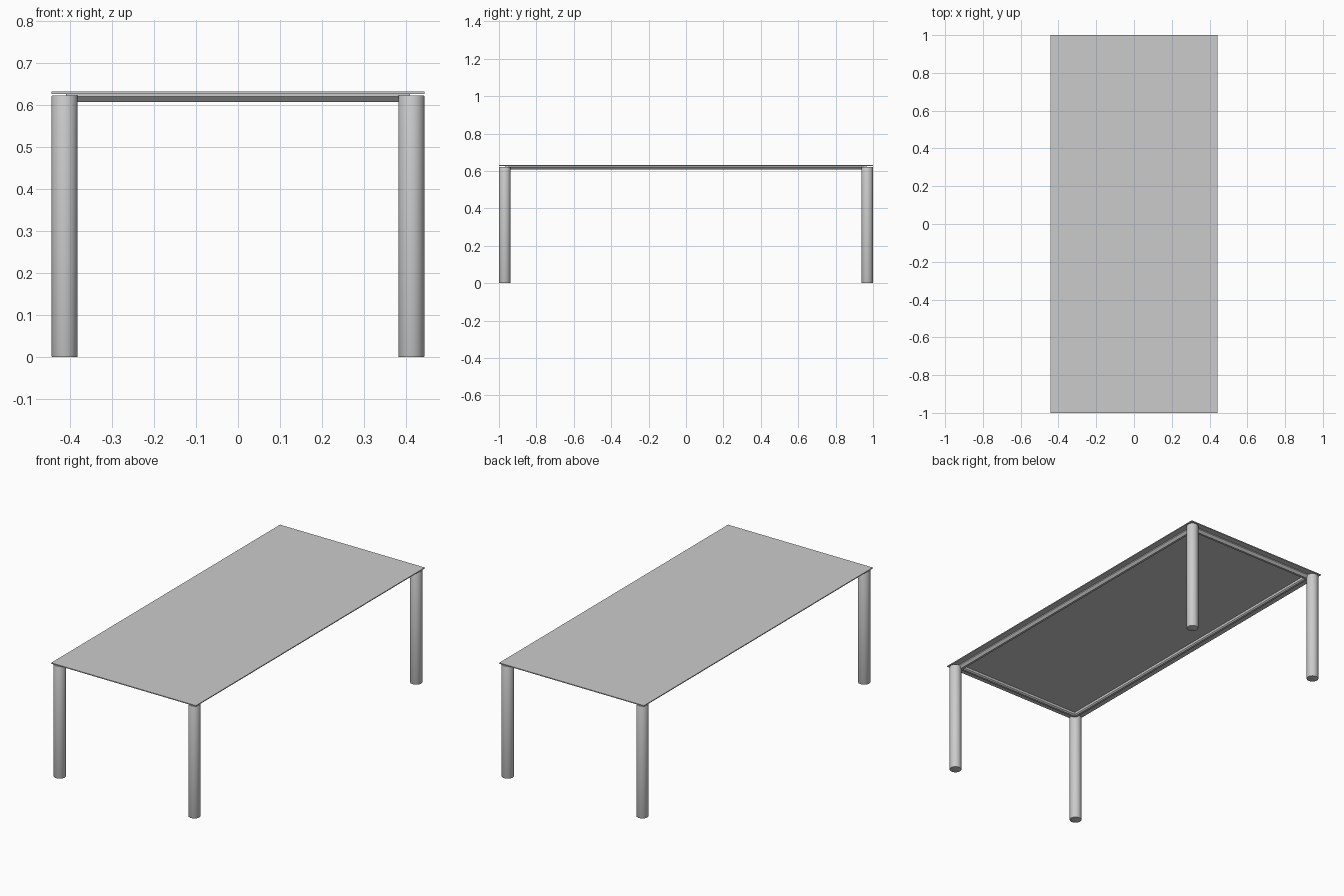
import bpy, bmesh

if "Cube" in bpy.data.objects:
    bpy.data.objects.remove(bpy.data.objects["Cube"])

HX, HY = 0.443, 1.0      # half size of the top
R = 0.031                # leg radius


def finish(name, bm, smooth=False):
    bmesh.ops.recalc_face_normals(bm, faces=bm.faces)
    me = bpy.data.meshes.new(name)
    bm.to_mesh(me)
    bm.free()
    ob = bpy.data.objects.new(name, me)
    bpy.context.collection.objects.link(ob)
    if smooth:
        bpy.ops.object.select_all(action='DESELECT')
        ob.select_set(True)
        bpy.context.view_layer.objects.active = ob
        bpy.ops.object.shade_smooth_by_angle(angle=0.6)
    return ob


# thin table top
bm = bmesh.new()
bmesh.ops.create_cube(bm, size=1)
for v in bm.verts:
    v.co = (v.co.x * 2 * HX, v.co.y * 2 * HY, 0.6285 + v.co.z * 0.005)
finish("table_top", bm)

# four round legs with slightly softened ends
for sx, side in ((-1, "left"), (1, "right")):
    for sy, end in ((-1, "front"), (1, "back")):
        bm = bmesh.new()
        bmesh.ops.create_cone(bm, cap_ends=True, segments=40, radius1=R, radius2=R, depth=0.622)
        rims = [e for e in bm.edges if abs(e.verts[0].co.z - e.verts[1].co.z) < 1e-5]
        bmesh.ops.bevel(bm, geom=rims, offset=0.002, segments=2, affect='EDGES', profile=0.5)
        bmesh.ops.translate(bm, verts=bm.verts, vec=(sx * (HX - R), sy * (HY - R), 0.311))
        finish(f"{end}_{side}_leg", bm, True)

# mitred under-frame: profile of (inset from top edge, height) swept round the rectangle
profile = [(0.034, 0.626), (0.034, 0.620), (0.046, 0.607), (0.058, 0.607), (0.064, 0.613), (0.064, 0.626)]
bm = bmesh.new()
rings = [[bm.verts.new((sx * (HX - d), sy * (HY - d), z)) for d, z in profile]
         for sx, sy in ((-1, -1), (1, -1), (1, 1), (-1, 1))]
n = len(profile)
for i in range(4):
    a, b = rings[i], rings[(i + 1) % 4]
    for j in range(n):
        k = (j + 1) % n
        bm.faces.new((a[j], b[j], b[k], a[k]))
finish("under_frame", bm)
